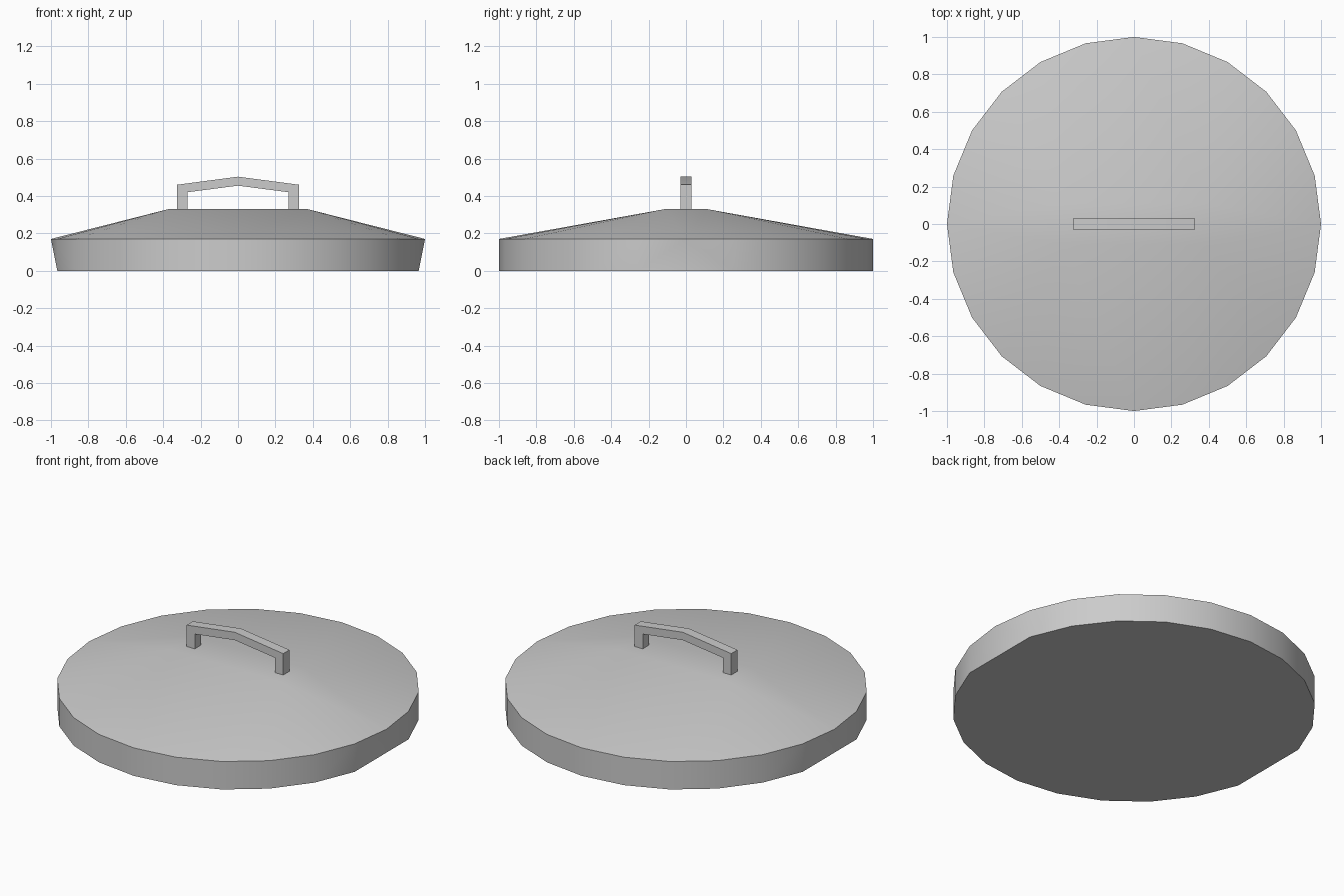
import bpy
import bmesh
from math import cos, sin, radians

cube = bpy.data.objects.get("Cube")
if cube:
    bpy.data.objects.remove(cube)

SIDES = 24
RIM_Z, TOP_Z = 0.17, 0.33

metal = bpy.data.materials.new("light_grey_metal")
metal.use_nodes = True
grey = (0.6, 0.6, 0.6, 1)
metal.diffuse_color = grey
metal.node_tree.nodes["Principled BSDF"].inputs["Base Color"].default_value = grey


def add_object(name, bm):
    bmesh.ops.recalc_face_normals(bm, faces=bm.faces[:])
    mesh = bpy.data.meshes.new(name)
    bm.to_mesh(mesh)
    bm.free()
    mesh.materials.append(metal)
    obj = bpy.data.objects.new(name, mesh)
    bpy.context.collection.objects.link(obj)
    bpy.ops.object.select_all(action="DESELECT")
    obj.select_set(True)
    bpy.context.view_layer.objects.active = obj
    bpy.ops.object.shade_smooth_by_angle(angle=radians(30))
    return obj


# Lid: round rim, base ring clipped flat at both x ends, sloping to a flat patch
bm = bmesh.new()
for i in range(SIDES):
    a = radians(360 * i / SIDES)
    bm.verts.new((cos(a), sin(a), RIM_Z))
    if i % (SIDES // 2):
        bm.verts.new((cos(a), sin(a), 0))
for sx in (-1, 1):
    for sy in (-1, 1):
        bm.verts.new((sx * 0.37, sy * 0.11, TOP_Z))
bmesh.ops.convex_hull(bm, input=bm.verts[:])
bmesh.ops.dissolve_limit(bm, angle_limit=radians(0.5),
                         verts=bm.verts[:], edges=bm.edges[:])
add_object("lid", bm)

# Handle: half profile mirrored, then extruded along y
half = [(0, 0.455, 0.503), (0.27, 0.42, 0.468), (0.325, 0.42, 0.46)]
bm = bmesh.new()
outer = [(0.325, TOP_Z), (0.325, 0.46), (0, 0.503), (-0.325, 0.46), (-0.325, TOP_Z)]
inner = [(0.27, TOP_Z), (0.27, 0.42), (0, 0.455), (-0.27, 0.42), (-0.27, TOP_Z)]
out_v = [bm.verts.new((x, -0.03, z)) for x, z in outer]
in_v = [bm.verts.new((x, -0.03, z)) for x, z in inner]
faces = [bm.faces.new((out_v[i], out_v[i + 1], in_v[i + 1], in_v[i]))
         for i in range(len(outer) - 1)]
ext = bmesh.ops.extrude_face_region(bm, geom=faces, use_keep_orig=True)
moved = [v for v in ext["geom"] if isinstance(v, bmesh.types.BMVert)]
bmesh.ops.translate(bm, verts=moved, vec=(0, 0.06, 0))
add_object("handle", bm)
